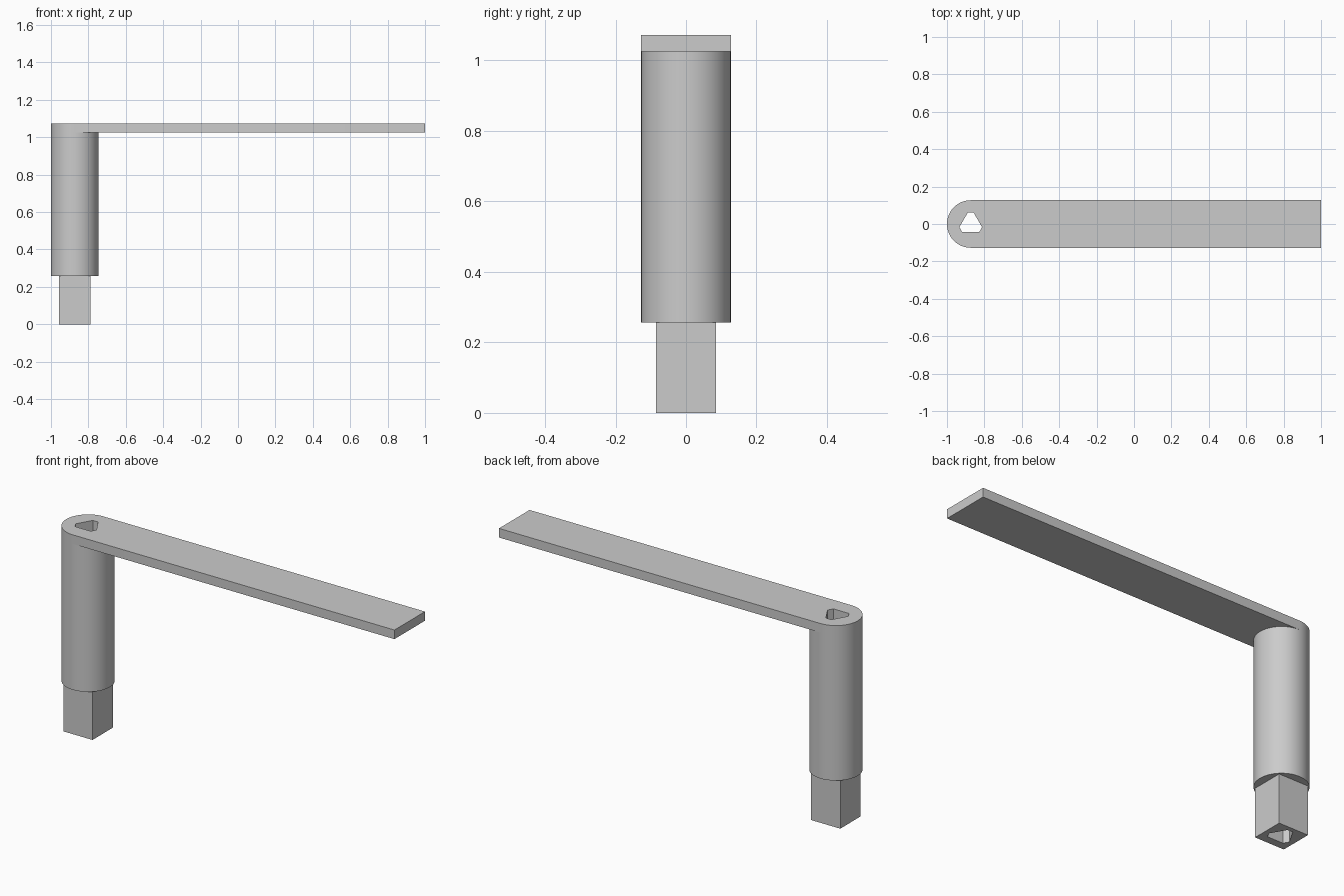
import bpy, bmesh, math
from mathutils import Vector

if "Cube" in bpy.data.objects:
    bpy.data.objects.remove(bpy.data.objects["Cube"])

CX = -0.873           # axis of the upright post
R = 0.127             # post radius and half width of the arm
Z_TIP, Z_ARM, Z_TOP = 0.257, 1.025, 1.073
SEG = 64

grey = bpy.data.materials.new("plain_grey")
grey.diffuse_color = (0.6, 0.6, 0.6, 1)
grey.use_nodes = True
grey.node_tree.nodes["Principled BSDF"].inputs["Base Color"].default_value = grey.diffuse_color


def arc(start, end, n):
    """Points on the post circle from start to end degrees, n steps."""
    return [(CX + R * math.cos(math.radians(start + (end - start) * i / n)),
             R * math.sin(math.radians(start + (end - start) * i / n))) for i in range(n + 1)]


# Cross-sections, all counter-clockwise
square = [(CX + sx * 0.085, sy * 0.085) for sx, sy in ((-1, -1), (1, -1), (1, 1), (-1, 1))]
circle = arc(0, 360, SEG)[:-1]
arm_outline = arc(90, 270, SEG // 2) + [(1, -R), (1, R)]
arm_underside = arc(-90, 90, SEG // 2) + [(1, R), (1, -R)]

# Bore: triangle with cut corners
bore = []
for k in range(3):
    a = math.radians(90 + 120 * k)
    for s in (-1, 1):
        f, h = 0.061, 0.0156 * s
        bore.append((CX + f * math.cos(a) - h * math.sin(a), f * math.sin(a) + h * math.cos(a)))


def wall(bm, pts, z0, z1, inward=False):
    lo = [bm.verts.new((x, y, z0)) for x, y in pts]
    hi = [bm.verts.new((x, y, z1)) for x, y in pts]
    for i in range(len(pts)):
        j = (i + 1) % len(pts)
        f = [lo[i], lo[j], hi[j], hi[i]]
        bm.faces.new(f[::-1] if inward else f)


def cap(bm, loops, z, up):
    edges = []
    for pts in loops:
        vs = [bm.verts.new((x, y, z)) for x, y in pts]
        edges += [bm.edges.new((vs[i], vs[(i + 1) % len(vs)])) for i in range(len(vs))]
    res = bmesh.ops.triangle_fill(bm, use_beauty=True, edges=edges, normal=Vector((0, 0, 1)))
    for f in res["geom"]:
        if isinstance(f, bmesh.types.BMFace):
            f.normal_update()
            if (f.normal.z > 0) != up:
                f.normal_flip()


def part(name, outline, z0, z1, caps):
    bm = bmesh.new()
    wall(bm, outline, z0, z1)
    wall(bm, bore, z0, z1, inward=True)
    for loops, z, up in caps:
        cap(bm, loops, z, up)
    bmesh.ops.remove_doubles(bm, verts=bm.verts[:], dist=1e-5)
    me = bpy.data.meshes.new(name)
    bm.to_mesh(me)
    bm.free()
    me.materials.append(grey)
    ob = bpy.data.objects.new(name, me)
    bpy.context.collection.objects.link(ob)
    bpy.ops.object.select_all(action='DESELECT')
    ob.select_set(True)
    bpy.context.view_layer.objects.active = ob
    bpy.ops.object.shade_smooth_by_angle(angle=math.radians(30))


# Square drive tip, round post and flat arm, bored right through
part("square_tip", square, 0, Z_TIP, [([square, bore], 0, False)])
part("round_post", circle, Z_TIP, Z_ARM, [([circle, square], Z_TIP, False)])
part("flat_arm", arm_outline, Z_ARM, Z_TOP,
     [([arm_outline, bore], Z_TOP, True), ([arm_underside], Z_ARM, False)])
